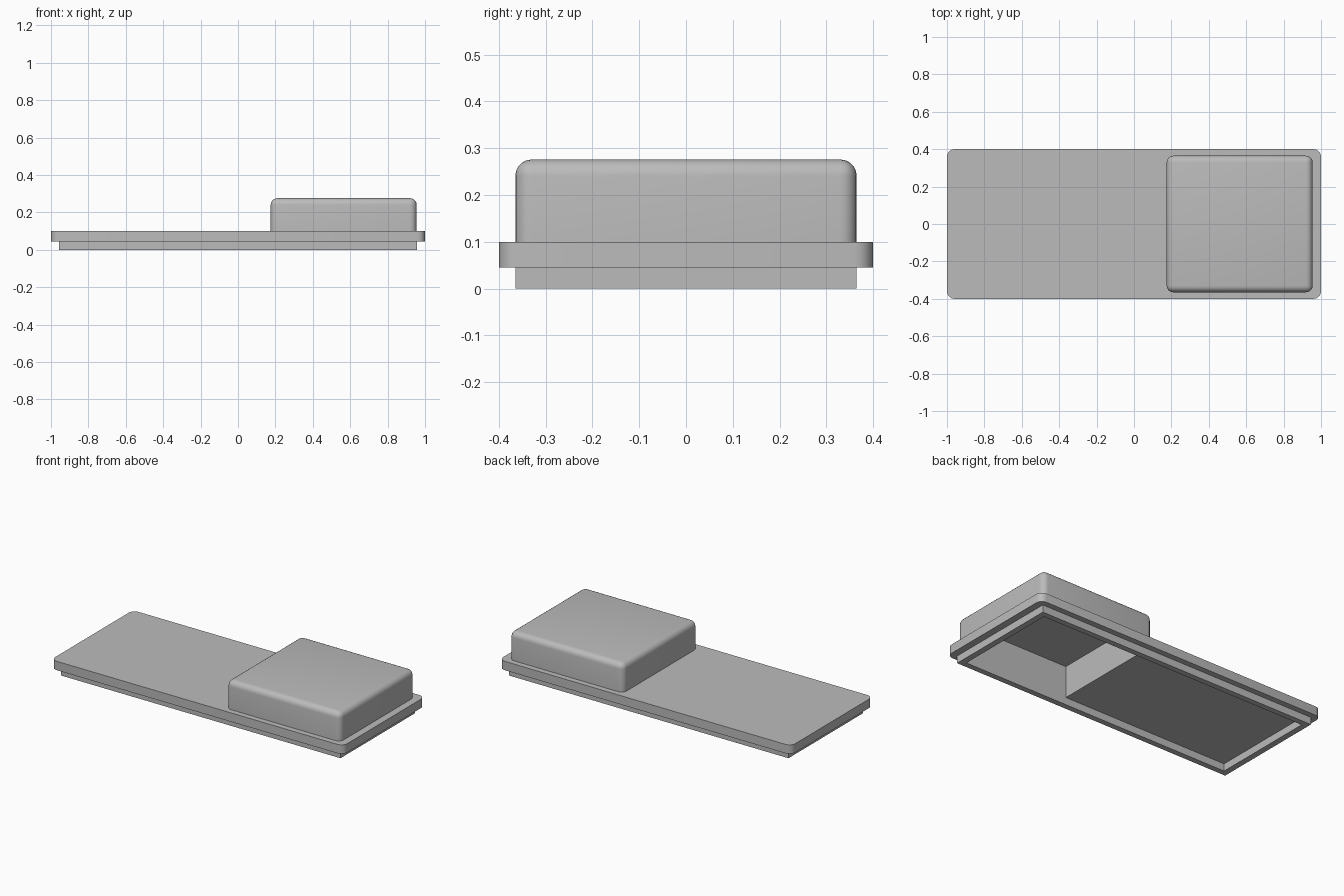
import bpy, bmesh

if "Cube" in bpy.data.objects:
    bpy.data.objects.remove(bpy.data.objects["Cube"])

grey = bpy.data.materials.new("plain grey")
grey.diffuse_color = (0.5, 0.5, 0.5, 1)
grey.use_nodes = True
grey.node_tree.nodes["Principled BSDF"].inputs["Base Color"].default_value = grey.diffuse_color


def block(name, lo, hi, radius=0, round_top=False):
    """Box from corner to corner, optionally with rounded upright and top edges."""
    bm = bmesh.new()
    bmesh.ops.create_cube(bm, size=1)
    for v in bm.verts:
        v.co = [l + (c + 0.5) * (h - l) for c, l, h in zip(v.co, lo, hi)]
    if radius:
        edges = []
        for e in bm.edges:
            z0, z1 = (v.co.z for v in e.verts)
            upright = abs(z0 - z1) > 1e-4
            top = min(z0, z1) > hi[2] - 1e-4
            if upright or (round_top and top):
                edges.append(e)
        bmesh.ops.bevel(bm, geom=edges, offset=radius, offset_type='OFFSET',
                        segments=5, profile=0.5, affect='EDGES')
    bmesh.ops.recalc_face_normals(bm, faces=bm.faces)
    mesh = bpy.data.meshes.new(name)
    bm.to_mesh(mesh)
    bm.free()
    mesh.materials.append(grey)
    ob = bpy.data.objects.new(name, mesh)
    bpy.context.collection.objects.link(ob)
    return ob


def hollow(ob, cutter):
    """Cut the cutter out of a part and bake the result."""
    mod = ob.modifiers.new("hollow", 'BOOLEAN')
    mod.operation, mod.solver, mod.object = 'DIFFERENCE', 'EXACT', cutter
    bpy.ops.object.select_all(action='DESELECT')
    bpy.context.view_layer.objects.active = ob
    ob.select_set(True)
    bpy.ops.object.modifier_apply(modifier=mod.name)
    bpy.ops.object.shade_smooth_by_angle(angle=0.6)


# Flat lid plate, raised hollow box, and the inset rim underneath
plate = block("lid_plate", (-1, -0.4, 0.045), (1, 0.4, 0.1), 0.04)
housing = block("raised_housing", (0.175, -0.365, 0.1), (0.955, 0.365, 0.276), 0.035, True)
rim = block("underside_rim", (-0.957, -0.365, 0), (0.957, 0.365, 0.045))

# Cutters: the well inside the housing, and the opening inside the rim
well = block("well_cutter", (0.21, -0.33, -0.1), (0.92, 0.33, 0.24))
opening = block("opening_cutter", (-0.92, -0.33, -0.1), (0.92, 0.33, 0.2))

hollow(plate, well)
hollow(housing, well)
hollow(rim, opening)

for cutter in (well, opening):
    bpy.data.objects.remove(cutter)
